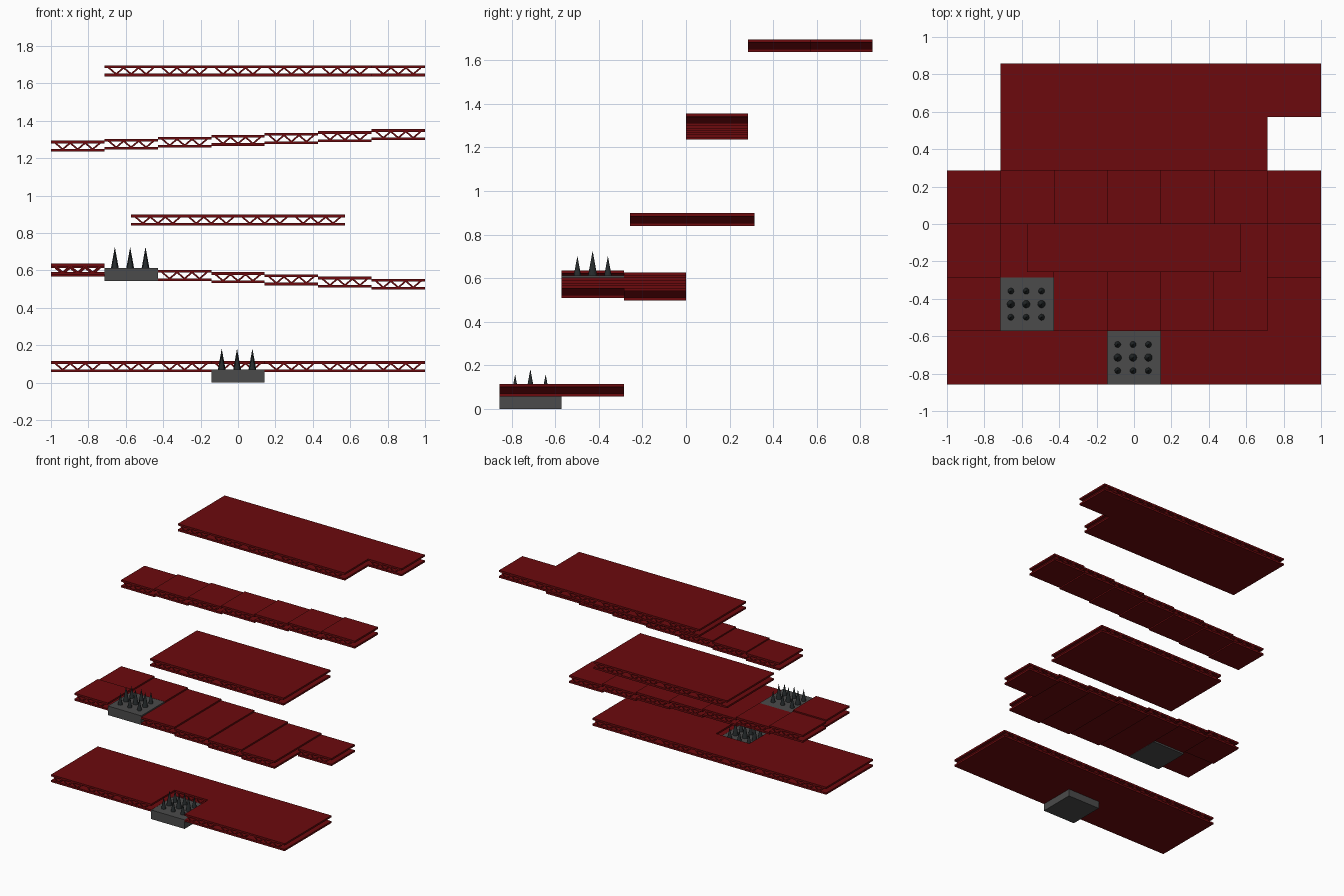
import bpy, bmesh
from math import atan2, hypot
from mathutils import Matrix, Vector

if "Cube" in bpy.data.objects:
    bpy.data.objects.remove(bpy.data.objects["Cube"])

S = 2 / 7          # tile size
H = 0.058          # girder height
PLATE = 0.014      # flange thickness


def material(name, rgb):
    m = bpy.data.materials.new(name)
    m.diffuse_color = (*rgb, 1)
    m.use_nodes = True
    m.node_tree.nodes["Principled BSDF"].inputs["Base Color"].default_value = m.diffuse_color
    return m


RED = material("red_paint", (0.15, 0.003, 0.004))
GREY = material("dark_grey", (0.07, 0.07, 0.07))
STEEL = material("spike_steel", (0.02, 0.025, 0.026))


def box(bm, size, loc, rot=0.0):
    mat = Matrix.Translation(loc) @ Matrix.Rotation(rot, 4, 'Y') @ Matrix.Diagonal((*size, 1))
    bmesh.ops.create_cube(bm, size=1, matrix=mat)


def to_mesh(bm, name, mat):
    me = bpy.data.meshes.new(name)
    bm.to_mesh(me)
    bm.free()
    me.materials.append(mat)
    return me


def place(name, me, loc):
    ob = bpy.data.objects.new(name, me)
    ob.location = loc
    bpy.context.collection.objects.link(ob)
    return ob


def girder_mesh():
    # two flat flanges joined by full-depth zigzag webs
    bm = bmesh.new()
    box(bm, (S, S, PLATE), (0, 0, PLATE / 2))
    box(bm, (S, S, PLATE), (0, 0, H - PLATE / 2))
    n, w = 6, 0.24
    lo, hi = PLATE - 0.002, H - PLATE + 0.002
    for i in range(n):
        x0, x1 = -w / 2 + w * i / n, -w / 2 + w * (i + 1) / n
        z0, z1 = (hi, lo) if i % 2 == 0 else (lo, hi)
        box(bm, (hypot(x1 - x0, z1 - z0), S, 0.009),
            ((x0 + x1) / 2, 0, (z0 + z1) / 2), -atan2(z1 - z0, x1 - x0))
    return to_mesh(bm, "girder", RED)


def block_mesh():
    bm = bmesh.new()
    box(bm, (S, S, 0.07), (0, 0, 0.035))
    return to_mesh(bm, "spike_block", GREY)


def spikes_mesh():
    # three rows of cones, the middle row taller
    bm = bmesh.new()
    for j in (-1, 0, 1):
        r, h = (0.021, 0.112) if j == 0 else (0.017, 0.088)
        for i in (-1, 0, 1):
            bmesh.ops.create_cone(
                bm, cap_ends=True, segments=12, radius1=r, radius2=0.0005, depth=h,
                matrix=Matrix.Translation((-0.005 + 0.082 * i, 0.07 * j, 0.068 + h / 2)))
    return to_mesh(bm, "spikes", STEEL)


GIRDER, BLOCK, SPIKES = girder_mesh(), block_mesh(), spikes_mesh()


def row(name, cols, y, z, step=0.0):
    # tiles along x; z is the underside at column 0
    for c in cols:
        place(f"{name}_girder", GIRDER, (-1 + S * (c + 0.5), y, z + step * c))


def spike_trap(c, y, z):
    loc = (-1 + S * (c + 0.5), y, z)
    place("spike_block", BLOCK, loc)
    place("spikes", SPIKES, loc)


Y = [S * (j - 2.5) for j in range(6)]

# ground level with a spike trap in the front row
row("ground_front", [0, 1, 2, 4, 5, 6], Y[0], 0.057)
row("ground_back", range(7), Y[1], 0.057)
spike_trap(3, Y[0], 0)

# first ramp, descending to the right
row("low_ramp_front", [2, 3, 4, 5], Y[1], 0.568, -0.0118)
row("low_ramp_end", [0], Y[1], 0.578)
row("low_ramp_back", range(7), Y[2], 0.568, -0.0118)
spike_trap(1, Y[1], 0.543)

# short middle platform
for y in (-0.115, -0.115 + S):
    row("middle_platform", [1.5, 2.5, 3.5, 4.5], y, 0.84)

# second ramp, rising to the right
row("high_ramp", range(7), Y[3], 1.236, 0.0102)

# top platform
row("top_front", range(1, 6), Y[4], 1.638)
row("top_back", range(1, 7), Y[5], 1.638)
